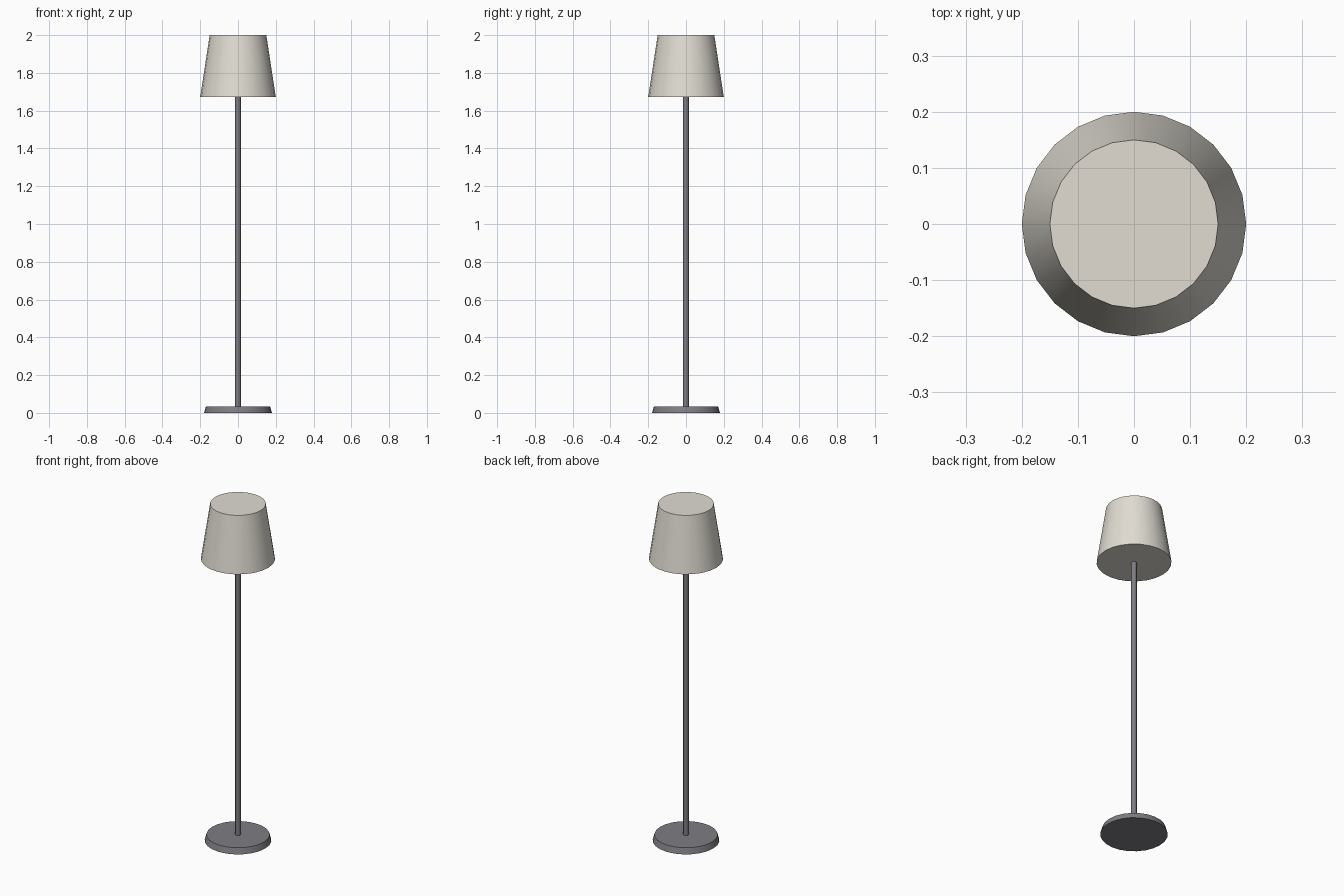
import bpy
import math

cube = bpy.data.objects.get("Cube")
if cube:
    bpy.data.objects.remove(cube, do_unlink=True)


def material(name, rgb):
    mat = bpy.data.materials.new(name)
    mat.use_nodes = True
    color = (*rgb, 1.0)
    mat.diffuse_color = color
    mat.node_tree.nodes["Principled BSDF"].inputs["Base Color"].default_value = color
    return mat


def tapered_drum(name, bottom, top, r_bottom, r_top, sides, mat):
    """Closed tapered cylinder with smooth sides and sharp rims."""
    bpy.ops.mesh.primitive_cone_add(
        vertices=sides, radius1=r_bottom, radius2=r_top, depth=top - bottom,
        end_fill_type='NGON', location=(0, 0, (bottom + top) / 2))
    obj = bpy.context.object
    obj.name = name
    obj.data.materials.append(mat)
    bpy.ops.object.shade_smooth_by_angle(angle=math.radians(40))
    return obj


fabric = material("cream fabric", (0.75, 0.72, 0.65))
metal = material("grey metal", (0.21, 0.207, 0.226))

# Weighted foot, thin pole and closed lampshade
tapered_drum("base", 0, 0.035, 0.18, 0.17, 24, metal)
tapered_drum("pole", 0.03, 1.69, 0.015, 0.015, 12, metal)
tapered_drum("lampshade", 1.673, 2.0, 0.2, 0.15, 24, fabric)
